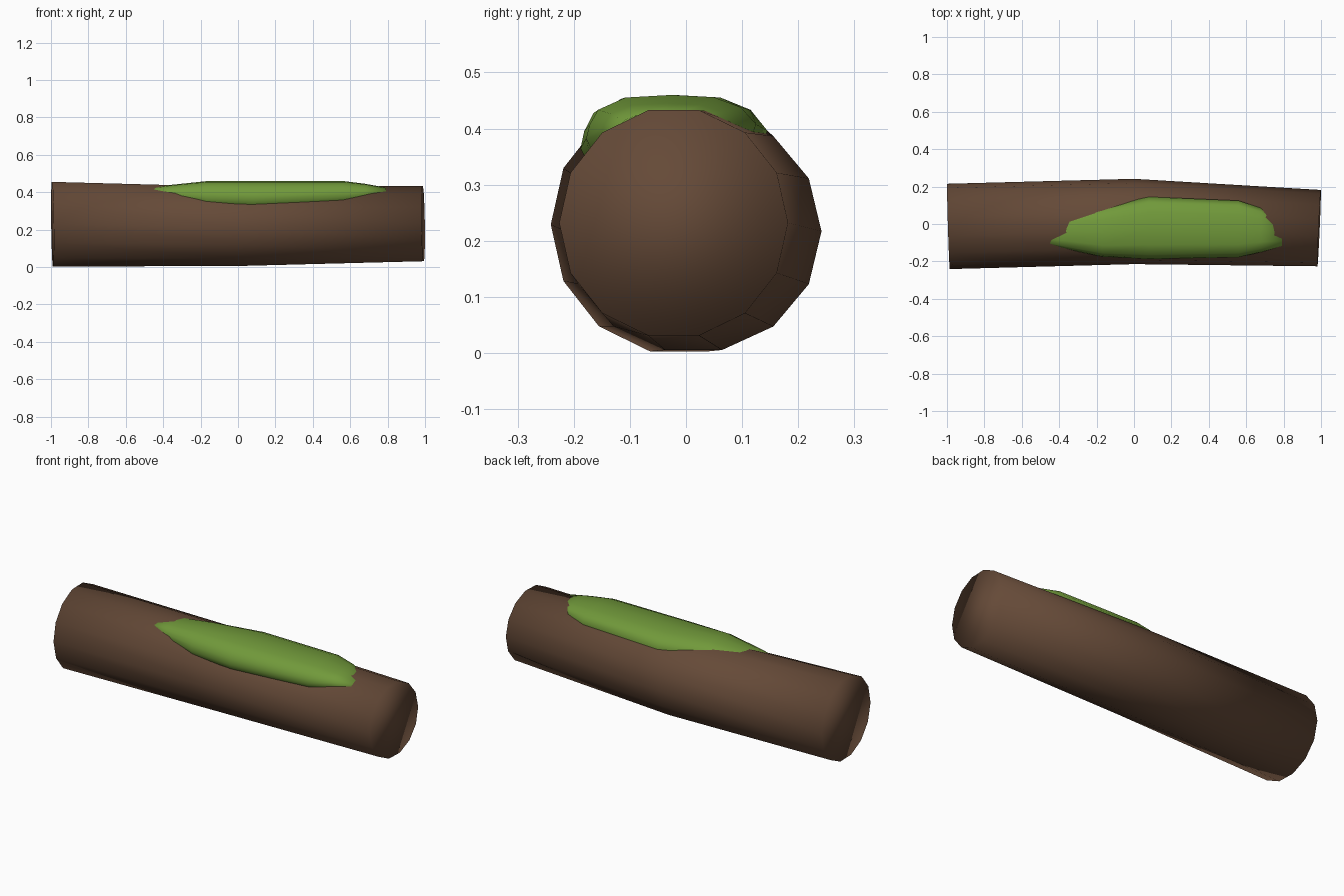
import bpy, bmesh, math

cube = bpy.data.objects.get("Cube")
if cube:
    bpy.data.objects.remove(cube, do_unlink=True)


def make_material(name, rgb):
    mat = bpy.data.materials.new(name)
    mat.use_nodes = True
    mat.diffuse_color = (*rgb, 1)
    mat.node_tree.nodes["Principled BSDF"].inputs["Base Color"].default_value = (*rgb, 1)
    return mat


def loft(name, rings, mat):
    """Skin closed rings of points, cap both ends and shade smooth."""
    bm = bmesh.new()
    loops = [[bm.verts.new(p) for p in ring] for ring in rings]
    for a, b in zip(loops, loops[1:]):
        for i in range(len(a)):
            j = (i + 1) % len(a)
            bm.faces.new((a[i], a[j], b[j], b[i]))
    bm.faces.new(loops[0])
    bm.faces.new(loops[-1])
    bmesh.ops.recalc_face_normals(bm, faces=bm.faces)
    mesh = bpy.data.meshes.new(name)
    bm.to_mesh(mesh)
    bm.free()
    mesh.materials.append(mat)
    for poly in mesh.polygons:
        poly.use_smooth = True
    obj = bpy.data.objects.new(name, mesh)
    bpy.context.collection.objects.link(obj)
    return obj


bark = make_material("bark brown", (0.13, 0.068, 0.039))
moss = make_material("moss green", (0.165, 0.32, 0.043))

# Log: gently bent trunk with slightly tilted ends
SIDES = 14


def log_ring(x, y, z, ry, rz, lean_y, lean_z):
    ring = []
    for i in range(SIDES):
        a = 2 * math.pi * i / SIDES
        c, s = math.cos(a), math.sin(a)
        ring.append((x + lean_y * c + lean_z * s, y + ry * c, z + rz * s))
    return ring


loft("log", [
    log_ring(-0.992, -0.013, 0.229, 0.228, 0.232, -0.007, -0.003),
    log_ring(0, 0.0135, 0.217, 0.228, 0.217, 0, 0),
    log_ring(0.99, -0.022, 0.232, 0.204, 0.206, 0.009, -0.003),
], bark)

# Moss: padded patch whose ends sink into the bark
PROFILE = [(0.08, -0.6), (0, 0), (0.02, 0.32), (0.07, 0.66), (0.23, 0.94), (0.5, 1),
           (0.75, 0.95), (0.91, 0.72), (1, 0.33), (0.93, -0.4)]


def moss_ring(x, y0, y1, edge, top):
    return [(x, y0 + (y1 - y0) * u, edge + (top - edge) * h) for u, h in PROFILE]


loft("moss_patch", [
    moss_ring(-0.46, -0.11, 0.0, 0.40, 0.422),
    moss_ring(-0.36, -0.135, 0.06, 0.385, 0.439),
    moss_ring(-0.17, -0.175, 0.09, 0.372, 0.459),
    moss_ring(0.08, -0.188, 0.145, 0.365, 0.46),
    moss_ring(0.56, -0.178, 0.125, 0.382, 0.46),
    moss_ring(0.68, -0.15, 0.085, 0.39, 0.445),
    moss_ring(0.79, -0.12, 0.01, 0.395, 0.425),
], moss)
